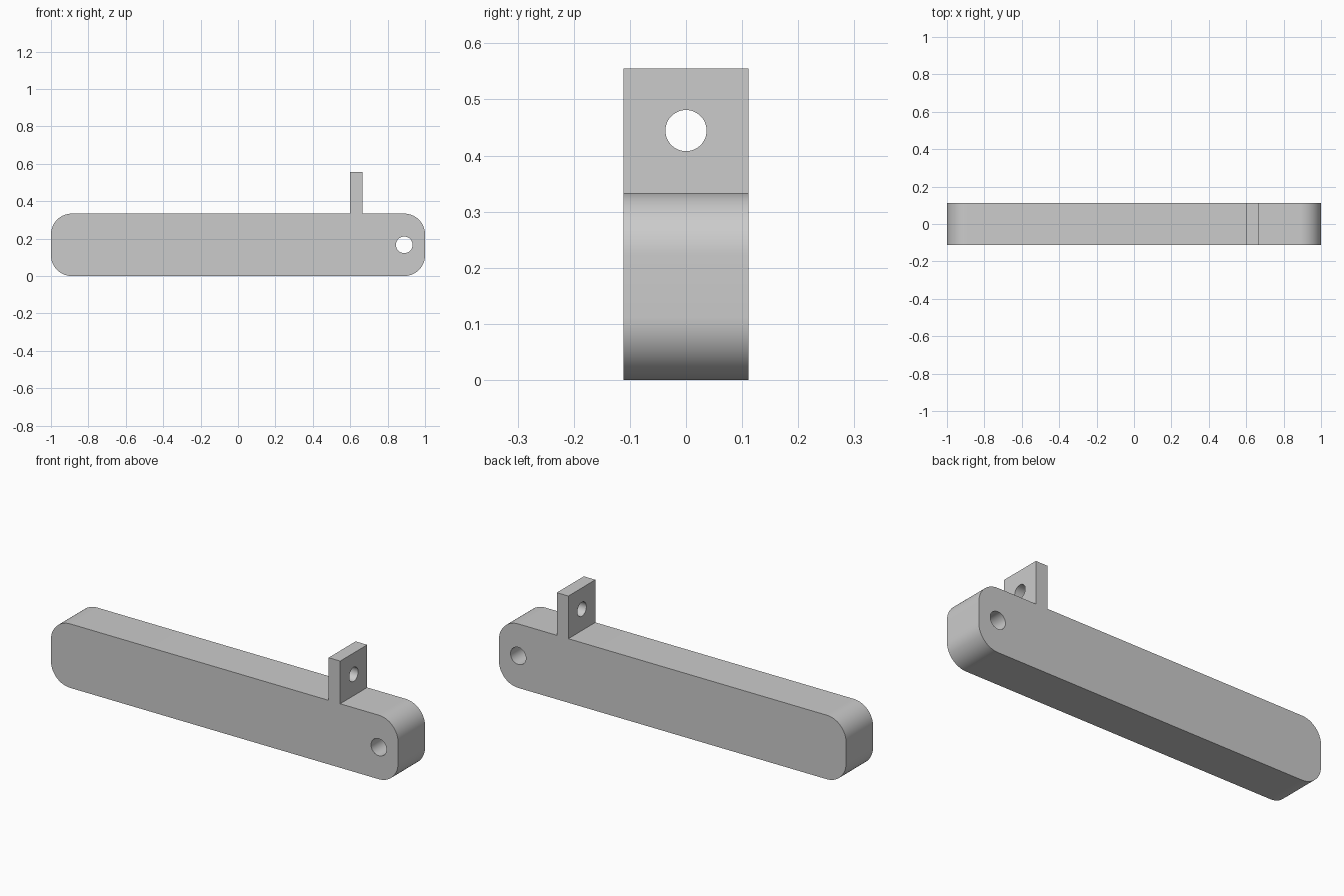
import bpy
import bmesh
from math import cos, sin, pi, radians
from mathutils import Vector

cube = bpy.data.objects.get("Cube")
if cube:
    bpy.data.objects.remove(cube, do_unlink=True)

UNIT = 1 / 9            # the part is laid out on a ninth-unit module
WIDTH = 2 * UNIT
HEIGHT = 3 * UNIT

grey = bpy.data.materials.new("plain grey")
grey.use_nodes = True
colour = (0.6, 0.6, 0.6, 1)
grey.diffuse_color = colour
grey.node_tree.nodes["Principled BSDF"].inputs["Base Color"].default_value = colour


def arc(cx, cy, radius, start, end, steps):
    """Points along an arc, both ends included."""
    angles = [start + (end - start) * i / steps for i in range(steps + 1)]
    return [(cx + radius * cos(a), cy + radius * sin(a)) for a in angles]


def circle(cx, cy, radius, steps=48):
    return arc(cx, cy, radius, 0, 2 * pi, steps)[:-1]


def rounded_rectangle(width, height, radius, steps=16):
    """Rounded rectangle centred on x = 0 and standing on zero."""
    dx = width / 2 - radius
    corners = [(dx, height - radius), (-dx, height - radius),
               (-dx, radius), (dx, radius)]
    points = []
    for i, (cx, cy) in enumerate(corners):
        points += arc(cx, cy, radius, i * pi / 2, (i + 1) * pi / 2, steps)
    return points


def extruded_plate(name, loops, place, direction):
    """Fill an outline with holes and extrude it into a solid."""
    bm = bmesh.new()
    edges = []
    for loop in loops:
        verts = [bm.verts.new(place(u, v)) for u, v in loop]
        edges += [bm.edges.new((a, b)) for a, b in zip(verts, verts[1:] + verts[:1])]
    bmesh.ops.triangle_fill(bm, use_beauty=True, use_dissolve=False, edges=edges)
    result = bmesh.ops.extrude_face_region(bm, geom=bm.faces[:], use_keep_orig=True)
    moved = [g for g in result["geom"] if isinstance(g, bmesh.types.BMVert)]
    bmesh.ops.translate(bm, verts=moved, vec=Vector(direction))
    bmesh.ops.recalc_face_normals(bm, faces=bm.faces[:])
    mesh = bpy.data.meshes.new(name)
    bm.to_mesh(mesh)
    bm.free()
    mesh.materials.append(grey)
    obj = bpy.data.objects.new(name, mesh)
    bpy.context.collection.objects.link(obj)
    bpy.ops.object.select_all(action='DESELECT')
    obj.select_set(True)
    bpy.context.view_layer.objects.active = obj
    bpy.ops.object.shade_smooth_by_angle(angle=radians(30))
    return obj


# Long rounded bar with a cross hole near its left end
extruded_plate(
    "bar",
    [rounded_rectangle(2, HEIGHT, UNIT), circle(8 * UNIT, HEIGHT / 2, 0.4 * UNIT)],
    lambda u, v: (u, -WIDTH / 2, v),
    (0, WIDTH, 0))

# Upright lug on top with a lengthwise hole
half, top = WIDTH / 2, 5 * UNIT
lug_outline = [(-half, HEIGHT), (half, HEIGHT), (half, top), (-half, top)]
extruded_plate(
    "lug",
    [lug_outline, circle(0, 4 * UNIT, 0.33 * UNIT)],
    lambda u, v: (0.6, u, v),
    (0.6 * UNIT, 0, 0))
